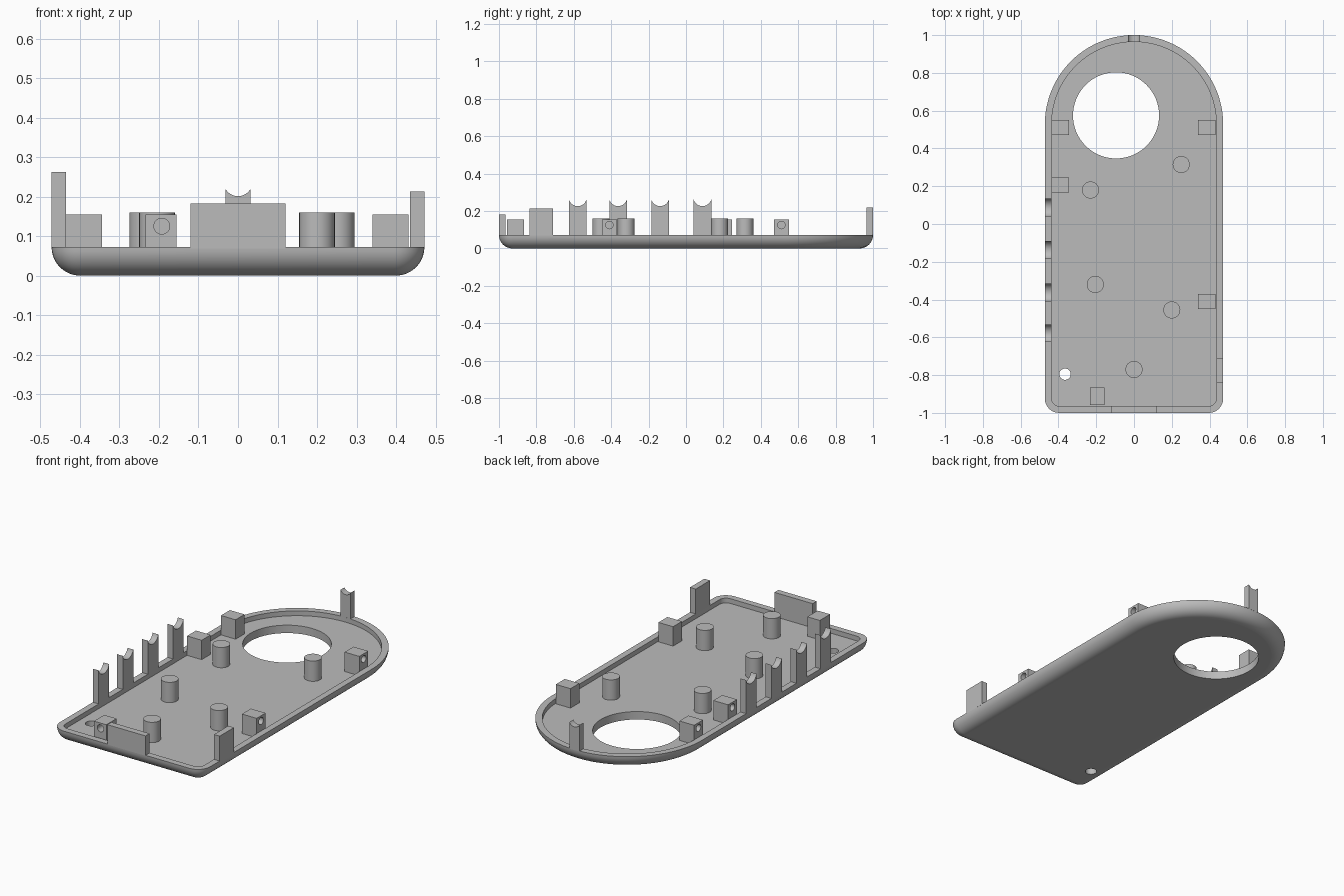
import bpy
import bmesh
from math import cos, sin, pi, radians, sqrt, asin
from mathutils import Matrix

if "Cube" in bpy.data.objects:
    bpy.data.objects.remove(bpy.data.objects["Cube"], do_unlink=True)

grey = bpy.data.materials.new("plastic grey")
grey.use_nodes = True
grey.diffuse_color = (0.5, 0.5, 0.5, 1)
grey.node_tree.nodes["Principled BSDF"].inputs["Base Color"].default_value = (0.5, 0.5, 0.5, 1)

HALF, RIM, FLOOR, WALL = 0.472, 0.072, 0.045, 0.036
CORNER = 0.076


def finish(name, bm):
    bmesh.ops.recalc_face_normals(bm, faces=bm.faces)
    mesh = bpy.data.meshes.new(name)
    bm.to_mesh(mesh)
    bm.free()
    mesh.materials.append(grey)
    obj = bpy.data.objects.new(name, mesh)
    bpy.context.collection.objects.link(obj)
    return obj


def activate(obj):
    bpy.ops.object.select_all(action='DESELECT')
    obj.select_set(True)
    bpy.context.view_layer.objects.active = obj


def smooth(obj):
    activate(obj)
    bpy.ops.object.shade_smooth_by_angle(angle=radians(35))
    for p in obj.data.polygons:
        if abs(p.normal.z) > 0.999:
            p.use_smooth = False


def cylinder(name, centre, radius, depth, axis='Z', sides=32):
    turn = {'X': Matrix.Rotation(pi / 2, 4, 'Y'),
            'Y': Matrix.Rotation(pi / 2, 4, 'X'), 'Z': Matrix()}[axis]
    bm = bmesh.new()
    bmesh.ops.create_cone(bm, cap_ends=True, segments=sides, radius1=radius, radius2=radius,
                          depth=depth, matrix=Matrix.Translation(centre) @ turn)
    return finish(name, bm)


def box(name, x0, x1, y0, y1, z0, z1):
    bm = bmesh.new()
    size = Matrix.Diagonal((x1 - x0, y1 - y0, z1 - z0, 1))
    mid = Matrix.Translation(((x0 + x1) / 2, (y0 + y1) / 2, (z0 + z1) / 2))
    bmesh.ops.create_cube(bm, size=1, matrix=mid @ size)
    return finish(name, bm)


def cut(obj, cutter):
    mod = obj.modifiers.new("cut", 'BOOLEAN')
    mod.operation, mod.solver, mod.object = 'DIFFERENCE', 'EXACT', cutter
    activate(obj)
    bpy.ops.object.modifier_apply(modifier=mod.name)
    bpy.data.objects.remove(cutter, do_unlink=True)


# Tray outline: semicircular back, small rounded front corners
def outline(inset):
    pts = []

    def arc(cx, cy, r, start, stop, steps):
        for i in range(steps + 1):
            a = radians(start + (stop - start) * i / steps)
            pts.append((cx + r * cos(a), cy + r * sin(a)))

    c = HALF - CORNER
    arc(0, 1 - HALF, HALF - inset, 0, 180, 64)
    arc(-c, CORNER - 1, CORNER - inset, 180, 270, 8)
    arc(c, CORNER - 1, CORNER - inset, 270, 360, 8)
    return pts


# Tray: rounded underside, flat rim and recessed floor
rings = [(RIM * (1 - sin(a)), RIM * (1 - cos(a))) for a in [i * pi / 20 for i in range(11)]]
rings += [(WALL, RIM), (WALL, FLOOR)]
bm = bmesh.new()
loops = [[bm.verts.new((x, y, z)) for x, y in outline(inset)] for inset, z in rings]
for low, high in zip(loops, loops[1:]):
    for i in range(len(low)):
        bm.faces.new((low[i - 1], low[i], high[i], high[i - 1]))
bm.faces.new(loops[0][::-1])
bm.faces.new(loops[-1])
tray = finish("tray", bm)
cut(tray, cylinder("large_hole_cutter", (-0.095, 0.575, 0), 0.228, 0.5, sides=64))
cut(tray, cylinder("small_hole_cutter", (-0.365, -0.795, 0), 0.03, 0.5))
smooth(tray)

# Round support posts
for i, (x, y) in enumerate([(0.25, 0.315), (-0.23, 0.18), (-0.205, -0.32),
                            (0.2, -0.455), (0, -0.77)]):
    z0 = FLOOR - 0.01
    smooth(cylinder(f"post_{i + 1}", (x, y, (z0 + 0.16) / 2), 0.045, 0.16 - z0))

# Screw blocks with a blind hole facing outward
for i, (x, y) in enumerate([(-0.39, 0.51), (0.386, 0.51), (-0.39, 0.206), (0.386, -0.41)]):
    block = box(f"screw_block_{i + 1}", x - 0.046, x + 0.046, y - 0.04, y + 0.04,
                FLOOR - 0.01, 0.155)
    side = 1 if x > 0 else -1
    cut(block, cylinder("screw_cutter", (x + side * 0.046, y, 0.125), 0.02, 0.12, 'X'))
    smooth(block)
front_block = box("front_screw_block", -0.234, -0.156, -0.957, -0.865, FLOOR - 0.01, 0.155)
cut(front_block, cylinder("screw_cutter", (-0.193, -0.957, 0.125), 0.02, 0.12, 'Y'))
smooth(front_block)


# Clips: upright tabs with a concave top
def clip(name, half, top, dip, place):
    r = (half * half + dip * dip) / (2 * dip)
    span = asin(half / r)
    profile = [(-half, RIM - 0.003), (half, RIM - 0.003)]
    for i in range(17):
        a = span * (1 - i / 8)
        profile.append((r * sin(a), top - dip + r - r * cos(a)))
    bm = bmesh.new()
    face = bm.faces.new([bm.verts.new((u, 0, z)) for u, z in profile])
    new = bmesh.ops.extrude_face_region(bm, geom=[face])["geom"]
    bmesh.ops.translate(bm, vec=(0, WALL, 0),
                        verts=[v for v in new if isinstance(v, bmesh.types.BMVert)])
    bmesh.ops.transform(bm, matrix=place, verts=bm.verts)
    smooth(finish(name, bm))


for i, y in enumerate([0.088, -0.138, -0.363, -0.579]):
    clip(f"side_clip_{i + 1}", 0.047, 0.262, 0.036,
         Matrix.Translation((WALL - HALF, y, 0)) @ Matrix.Rotation(pi / 2, 4, 'Z'))
clip("back_clip", 0.032, 0.22, 0.019, Matrix.Translation((0, 1 - WALL, 0)))

# Plain tabs on the rim
box("front_tab", -0.12, 0.12, -1, WALL - 1, RIM - 0.003, 0.182)
box("left_tab", HALF - WALL, HALF, -0.838, -0.71, RIM - 0.003, 0.213)
